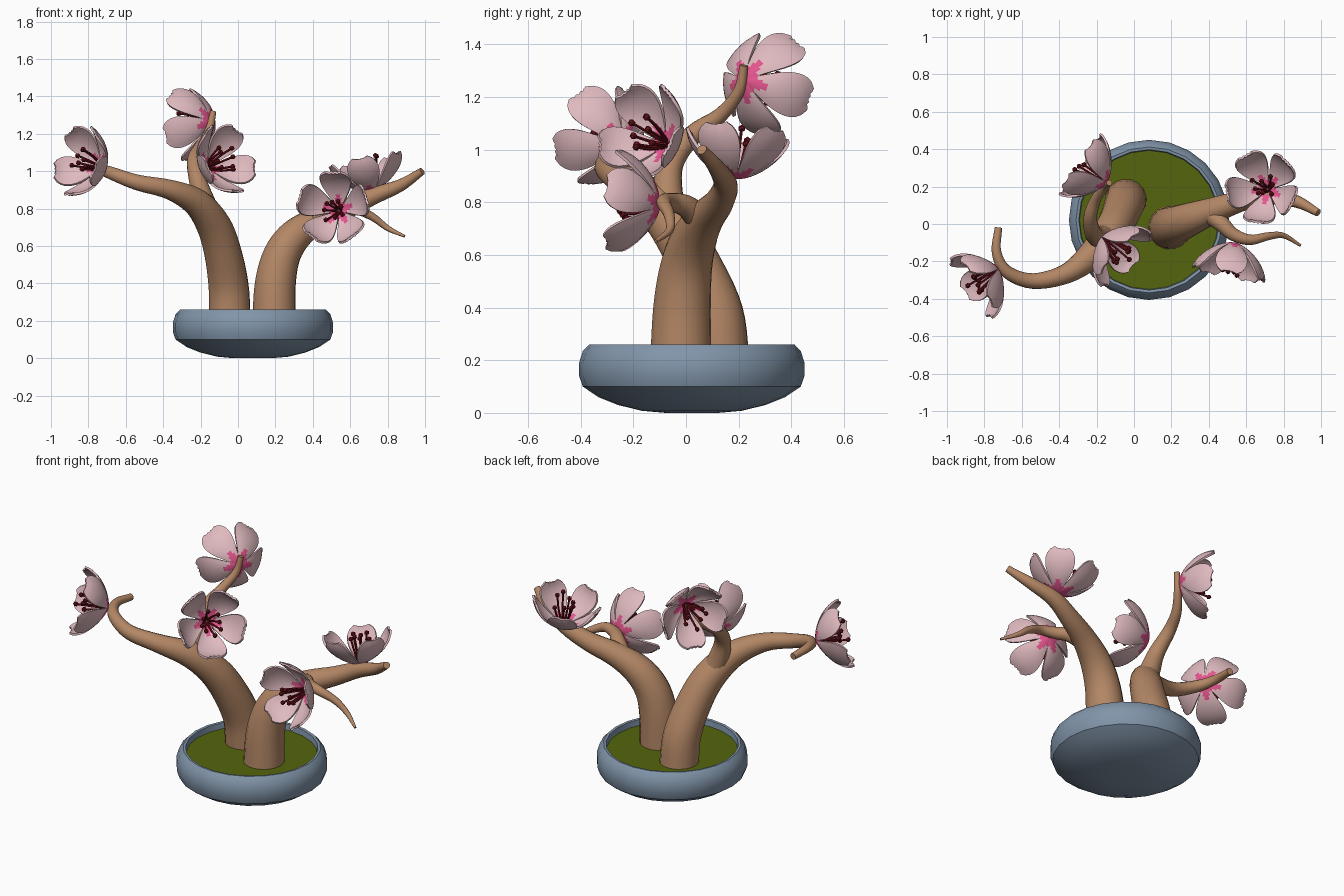
import bpy, bmesh, math, random
from mathutils import Vector, Matrix

if "Cube" in bpy.data.objects:
    bpy.data.objects.remove(bpy.data.objects["Cube"])

random.seed(4)


def mat(name, rgb):
    m = bpy.data.materials.new(name)
    m.diffuse_color = (*rgb, 1)
    m.use_nodes = True
    m.node_tree.nodes["Principled BSDF"].inputs["Base Color"].default_value = m.diffuse_color
    return m


WOOD = mat("bark brown", (0.45, 0.24, 0.13))
POT = mat("slate blue glaze", (0.22, 0.30, 0.40))
MOSS = mat("moss green", (0.09, 0.13, 0.004))
PETAL = mat("petal pink", (0.74, 0.49, 0.52))
HEART = mat("hot pink", (0.78, 0.09, 0.27))
STAMEN = mat("dark red", (0.16, 0.007, 0.011))


def finish(bm, name, mats, thickness=0, angle=40):
    bmesh.ops.recalc_face_normals(bm, faces=bm.faces)
    me = bpy.data.meshes.new(name)
    bm.to_mesh(me)
    bm.free()
    ob = bpy.data.objects.new(name, me)
    bpy.context.collection.objects.link(ob)
    for m in mats:
        me.materials.append(m)
    bpy.ops.object.select_all(action='DESELECT')
    ob.select_set(True)
    bpy.context.view_layer.objects.active = ob
    if thickness:
        mod = ob.modifiers.new("thickness", 'SOLIDIFY')
        mod.thickness = thickness
        mod.offset = 0
        bpy.ops.object.modifier_apply(modifier=mod.name)
    bpy.ops.object.shade_smooth_by_angle(angle=math.radians(angle))
    return ob


def lathe(name, profile, centre, material, n=24):
    """Spin (radius, z) points about a vertical axis and cap both ends."""
    bm = bmesh.new()
    rings = [[bm.verts.new((centre[0] + r * math.cos(2 * math.pi * i / n),
                            centre[1] + r * math.sin(2 * math.pi * i / n), z))
              for i in range(n)] for r, z in profile]
    for a, b in zip(rings, rings[1:]):
        for i in range(n):
            bm.faces.new((a[i], a[(i + 1) % n], b[(i + 1) % n], b[i]))
    bm.faces.new(rings[0])
    bm.faces.new(rings[-1])
    return finish(bm, name, [material], angle=35)


def spline(pts, steps):
    """Catmull-Rom through (x, y, z, radius) points."""
    p = [Vector(q) for q in pts]
    p = [2 * p[0] - p[1]] + p + [2 * p[-1] - p[-2]]
    out = []
    for a, b, c, d in zip(p, p[1:], p[2:], p[3:]):
        for k in range(steps):
            t = k / steps
            out.append(0.5 * (2 * b + (c - a) * t + (2 * a - 5 * b + 4 * c - d) * t * t
                              + (3 * b - a - 3 * c + d) * t ** 3))
    return out + [p[-2]]


def tube(bm, pts, sides, steps):
    path = spline(pts, steps)
    pos = [Vector(q[:3]) for q in path]
    side, rings = Vector((1, 0.13, 0.07)), []
    for i, q in enumerate(path):
        t = (pos[min(i + 1, len(pos) - 1)] - pos[max(i - 1, 0)]).normalized()
        side = (side - t * side.dot(t)).normalized()
        other = t.cross(side)
        rings.append([bm.verts.new(pos[i] + q[3] * (side * math.cos(a) + other * math.sin(a)))
                      for a in (2 * math.pi * k / sides for k in range(sides))])
    for a, b in zip(rings, rings[1:]):
        for i in range(sides):
            bm.faces.new((a[i], a[(i + 1) % sides], b[(i + 1) % sides], b[i]))
    bm.faces.new(rings[0])
    bm.faces.new(rings[-1])


def branch(name, pts):
    bm = bmesh.new()
    tube(bm, pts, 16, 5)
    finish(bm, name, [WOOD])


# Pot and moss
C = (0.08, 0.022)
lathe("pot", [(0.10, 0.0), (0.19, 0.008), (0.28, 0.03), (0.355, 0.06), (0.414, 0.10),
              (0.428, 0.14), (0.428, 0.19), (0.414, 0.235), (0.39, 0.26), (0.375, 0.258),
              (0.37, 0.21)], C, POT)
lathe("moss", [(0.372, 0.20), (0.372, 0.222)], C, MOSS)

# Two trunks, each with one side branch
branch("left_trunk", [(-0.043, 0.13, 0.20, 0.112), (-0.05, 0.11, 0.38, 0.108),
                      (-0.08, 0.035, 0.56, 0.10), (-0.13, -0.05, 0.71, 0.092),
                      (-0.22, -0.16, 0.83, 0.076), (-0.36, -0.265, 0.90, 0.054),
                      (-0.54, -0.305, 0.94, 0.042), (-0.68, -0.255, 0.99, 0.034),
                      (-0.735, -0.15, 1.01, 0.026), (-0.725, -0.02, 1.0, 0.02)])
branch("left_side_branch", [(-0.12, -0.05, 0.68, 0.07), (-0.175, -0.07, 0.82, 0.06),
                            (-0.215, -0.055, 0.95, 0.047), (-0.235, 0.03, 1.06, 0.037),
                            (-0.205, 0.13, 1.13, 0.029), (-0.155, 0.2, 1.22, 0.022),
                            (-0.132, 0.22, 1.32, 0.016)])
branch("right_trunk", [(0.192, -0.02, 0.20, 0.117), (0.20, -0.015, 0.40, 0.11),
                       (0.235, 0.0, 0.55, 0.10), (0.31, 0.03, 0.66, 0.088),
                       (0.43, 0.075, 0.74, 0.07), (0.58, 0.125, 0.80, 0.056),
                       (0.72, 0.15, 0.865, 0.046), (0.87, 0.12, 0.925, 0.033),
                       (0.985, 0.06, 1.0, 0.02)])
branch("right_side_branch", [(0.40, 0.06, 0.73, 0.055), (0.47, 0.0, 0.785, 0.043),
                             (0.53, -0.055, 0.80, 0.035), (0.62, -0.085, 0.80, 0.028),
                             (0.72, -0.065, 0.755, 0.021), (0.80, -0.062, 0.695, 0.015),
                             (0.89, -0.115, 0.652, 0.007)])

# Blossoms: five cupped petals with a pink heart, and a tuft of stamens
WIDTHS = [0.010, 0.020, 0.031, 0.043, 0.055, 0.066, 0.075, 0.081, 0.084, 0.083, 0.077, 0.065, 0.042]
COLS = 8


def petal(bm, turn):
    rows = []
    for i, w in enumerate(WIDTHS):
        u = i / (len(WIDTHS) - 1)
        row = []
        for k in range(COLS + 1):
            v = 2 * k / COLS - 1
            notch = -0.006 * max(0, u - 0.9) / 0.1 * (k in (2, 4, 6))
            row.append(bm.verts.new(turn @ Vector((
                0.004 + 0.188 * math.sin(u * 1.3) / math.sin(1.3) + notch - 0.05 * w * v * v,
                v * w, 0.165 * u ** 1.55 + 0.22 * w * v * v))))
        rows.append(row)
    mid = (COLS - 1) / 2
    for i, (a, b) in enumerate(zip(rows, rows[1:])):
        for k in range(COLS):
            f = bm.faces.new((a[k], b[k], b[k + 1], a[k + 1]))
            # star-shaped heart: reaches further along the petal's middle
            f.material_index = 1 if i + 2.4 * abs(k - mid) / mid < 3.5 else 0


def blossom(name, base, facing, hint):
    z = Vector(facing).normalized()
    x = Vector(hint)
    x = (x - z * x.dot(z)).normalized()
    frame = Matrix((x, z.cross(x), z)).transposed().to_4x4()
    frame.translation = Vector(base)
    bm = bmesh.new()
    for i in range(5):
        petal(bm, Matrix.Rotation(math.radians(72 * i), 4, 'Z'))
    finish(bm, name + "_petals", [PETAL, HEART], 0.012, 50).matrix_world = frame
    bm = bmesh.new()
    for i in range(8):
        a = math.radians(45 * i + 10)
        s = random.uniform(0.03, 0.075)
        h = random.uniform(0.12, 0.18)
        c, d = math.cos(a), math.sin(a)
        tube(bm, [(c * 0.01, d * 0.01, 0.0, 0.007), (c * s * 0.7, d * s * 0.7, h * 0.5, 0.006),
                  (c * s, d * s, h, 0.006)], 6, 3)
        bmesh.ops.create_icosphere(bm, subdivisions=1, radius=0.015,
                                   matrix=Matrix.Translation((c * s, d * s, h)))
    finish(bm, name + "_stamens", [STAMEN]).matrix_world = frame


UP, DOWN = (0, 0, 1), (0, 0, -1)
blossom("left_blossom", (-0.73, -0.245, 1.02), (-0.79, -0.56, 0.24), DOWN)
blossom("middle_blossom", (-0.165, -0.075, 1.02), (0.62, -0.58, 0.28), DOWN)
blossom("top_blossom", (-0.15, 0.225, 1.265), (-0.8, 0.55, -0.08), DOWN)
blossom("front_blossom", (0.54, -0.105, 0.79), (-0.2, -0.95, 0.08), UP)
blossom("right_blossom", (0.715, 0.185, 0.895), (-0.2, 0.08, 0.97), (0.7, 0.7, 0))
